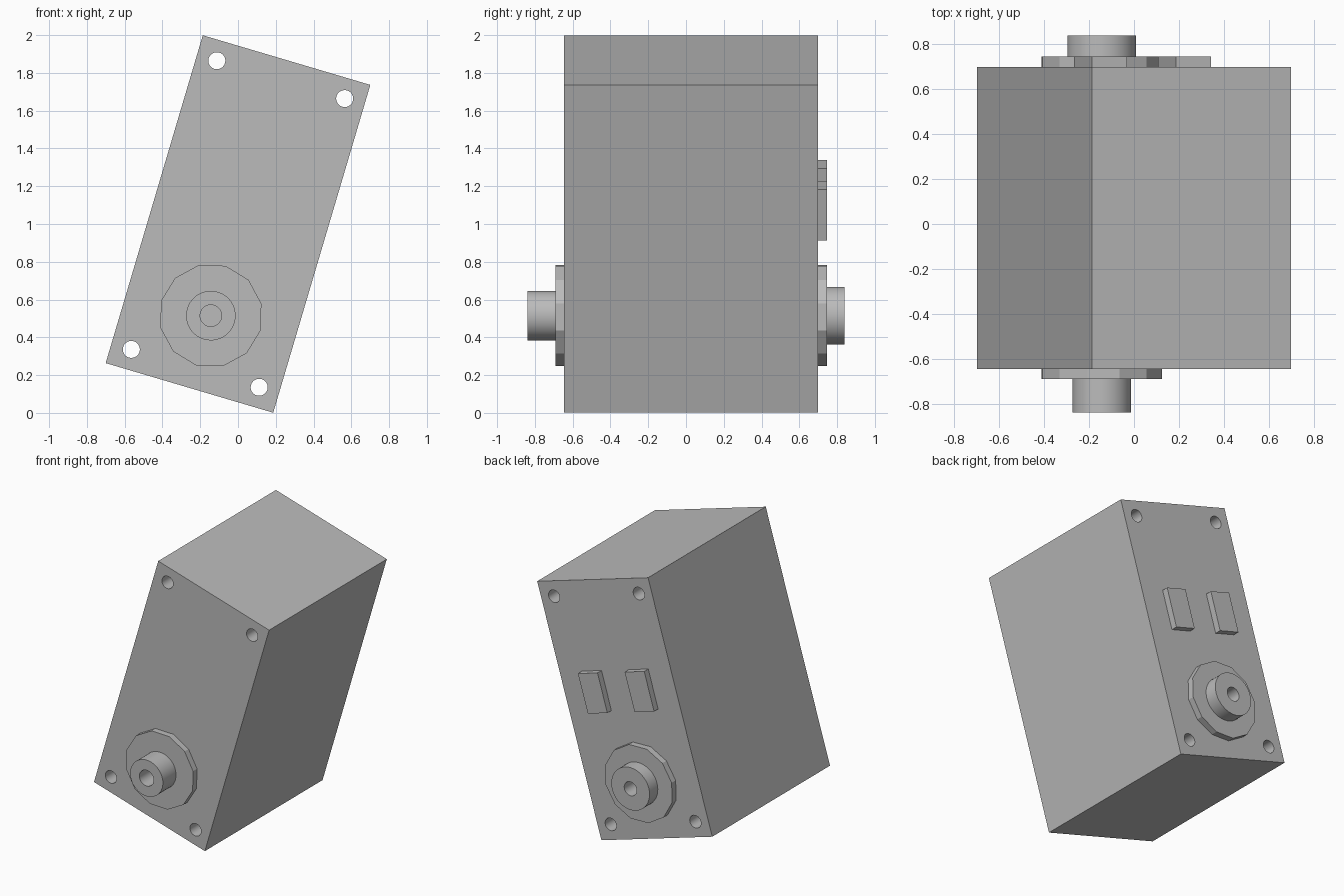
import bpy
import math
from mathutils import Matrix

if "Cube" in bpy.data.objects:
    bpy.data.objects.remove(bpy.data.objects["Cube"], do_unlink=True)

# Everything is laid out in an upright frame, then leaned sideways about the centre
LEAN = Matrix.Translation((0, 0, 1)) @ Matrix.Rotation(math.radians(16.5), 4, 'Y')
FRONT, BACK = -0.645, 0.70
HUB_Z = -0.506

grey = bpy.data.materials.new("plain grey")
grey.use_nodes = True
grey.diffuse_color = (0.5, 0.5, 0.5, 1)
grey.node_tree.nodes["Principled BSDF"].inputs["Base Color"].default_value = (0.5, 0.5, 0.5, 1)


def finish(name, matrix):
    ob = bpy.context.object
    ob.name = name
    ob.matrix_world = LEAN @ matrix
    ob.data.materials.append(grey)
    return ob


def block(name, x, z, y0, y1, width, height):
    bpy.ops.mesh.primitive_cube_add(size=1)
    bpy.context.object.data.transform(Matrix.Diagonal((width, y1 - y0, height, 1)))
    return finish(name, Matrix.Translation((x, (y0 + y1) / 2, z)))


def rod(name, x, z, y0, y1, radius, sides=48):
    bpy.ops.mesh.primitive_cylinder_add(vertices=sides, radius=radius, depth=abs(y1 - y0))
    turn = Matrix.Rotation(math.pi / 2, 4, 'X')
    return finish(name, Matrix.Translation((x, (y0 + y1) / 2, z)) @ turn)


def cut(ob, cutters):
    for cutter in cutters:
        mod = ob.modifiers.new("bore", 'BOOLEAN')
        mod.operation = 'DIFFERENCE'
        mod.solver = 'EXACT'
        mod.object = cutter
        bpy.context.view_layer.objects.active = ob
        bpy.ops.object.modifier_apply(modifier=mod.name)


def smooth(ob):
    bpy.ops.object.select_all(action='DESELECT')
    ob.select_set(True)
    bpy.context.view_layer.objects.active = ob
    bpy.ops.object.shade_smooth_by_angle(angle=math.radians(25))


# Housing
body = block("gearbox_body", 0, 0, FRONT, BACK, 0.925, 1.81)

# Cutters: four through holes for bolts and a blind bore in each shaft
bolt_holes = [rod("bolt_hole_cutter", sx * 0.353, sz * 0.797, -1, 1, 0.045, 32)
              for sx in (-1, 1) for sz in (-1, 1)]
front_bore = rod("front_bore_cutter", 0, HUB_Z, -1, -0.55, 0.057)
back_bore = rod("back_bore_cutter", 0, HUB_Z, 0.6, 1, 0.05)
cutters = bolt_holes + [front_bore, back_bore]
cut(body, cutters)
smooth(body)

# Twelve-sided flange and hollow round shaft on each face
for side, face, step, tip, radius, bore in (
        ("front", FRONT, -0.69, -0.84, 0.131, front_bore),
        ("back", BACK, 0.746, 0.84, 0.153, back_bore)):
    flange = rod(side + "_flange", 0, HUB_Z, face, step, 0.275, 12)
    shaft = rod(side + "_shaft", 0, HUB_Z, face, tip, radius)
    cut(flange, [bore])
    cut(shaft, [bore])
    smooth(flange)
    smooth(shaft)

# Pair of raised pads on the back
for label, x in (("right", -0.195), ("left", 0.195)):
    block(label + "_back_pad", x, 0.132, BACK, 0.746, 0.163, 0.28)

for cutter in cutters:
    bpy.data.objects.remove(cutter, do_unlink=True)
